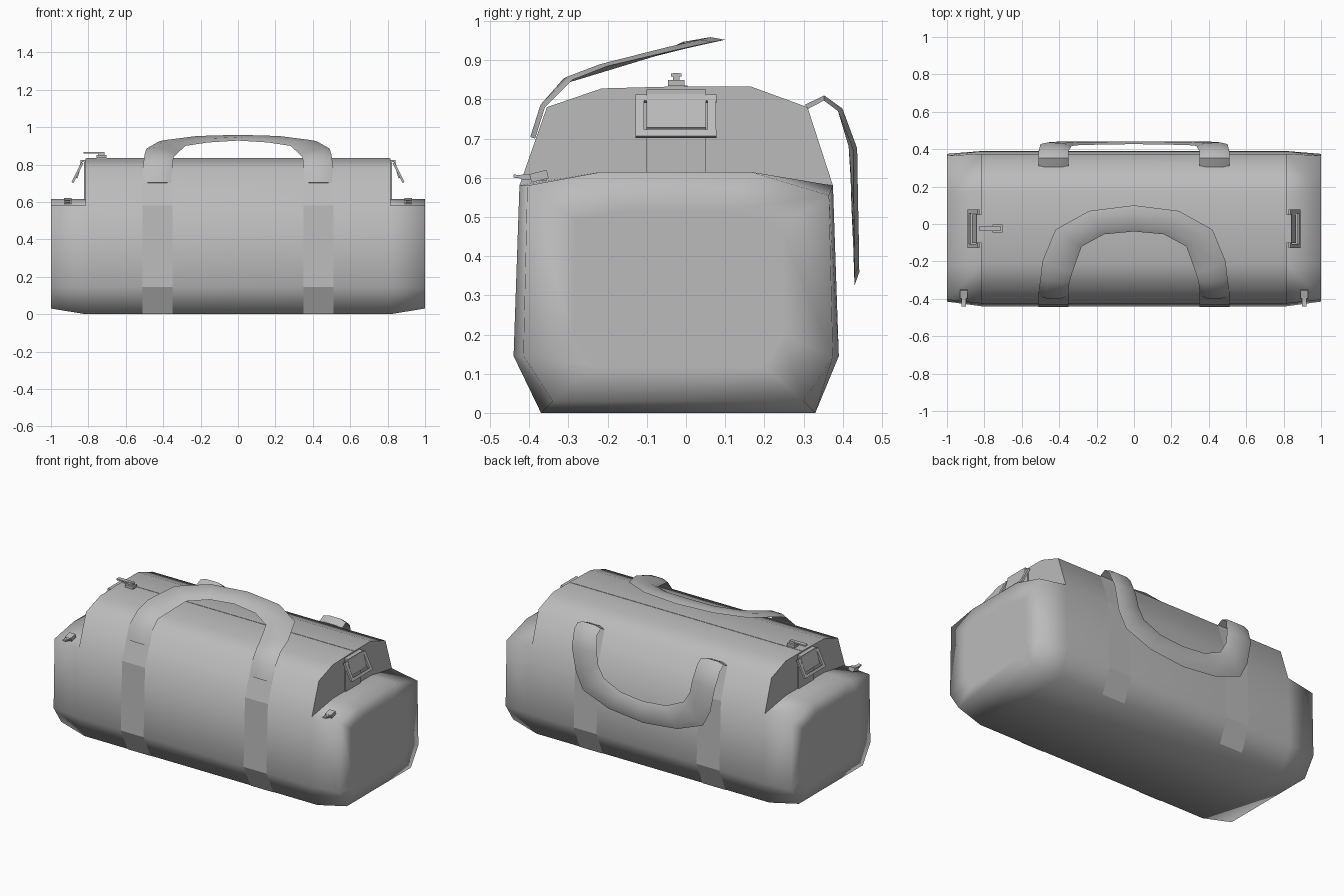
import bpy, bmesh, math
from mathutils import Vector, Matrix

if "Cube" in bpy.data.objects:
    bpy.data.objects.remove(bpy.data.objects["Cube"])

grey = bpy.data.materials.new("grey_canvas")
grey.diffuse_color = (0.5, 0.5, 0.5, 1)
grey.use_nodes = True
grey.node_tree.nodes["Principled BSDF"].inputs["Base Color"].default_value = grey.diffuse_color


def finish(name, bm, angle=None):
    bmesh.ops.recalc_face_normals(bm, faces=bm.faces)
    me = bpy.data.meshes.new(name)
    bm.to_mesh(me)
    bm.free()
    me.materials.append(grey)
    ob = bpy.data.objects.new(name, me)
    bpy.context.collection.objects.link(ob)
    if angle:
        bpy.ops.object.select_all(action='DESELECT')
        ob.select_set(True)
        bpy.context.view_layer.objects.active = ob
        bpy.ops.object.shade_smooth_by_angle(angle=math.radians(angle))
    return ob


def bridge(bm, a, b, closed=True):
    n = len(a)
    for i in range(n if closed else n - 1):
        j = (i + 1) % n
        bm.faces.new((a[i], a[j], b[j], b[i]))


# Bag body: full profile in the middle, lower stepped pocket at each end
low = [(-.37, 0), (.33, 0), (.39, .145), (.375, .58)]
high = [(.31, .78), (.165, .833), (-.025, .833), (-.215, .828), (-.355, .78)]
front = [(-.425, .58), (-.44, .145)]
step = [(.165, .615), (-.215, .615)]
end = [(-.34, .03), (.30, .03), (.375, .145), (.365, .555),
       (.165, .615), (-.215, .615), (-.405, .58), (-.415, .145)]

bm = bmesh.new()
rings, step_faces = [], []
for s in (-1, 1):
    def ring(x, pts):
        return [bm.verts.new((s * x, y, z)) for y, z in pts]
    a, b, c, d = ring(.815, low), ring(.815, high), ring(.815, front), ring(.815, step)
    rings.append(a + b + c)
    step_faces.append(bm.faces.new([a[3]] + b + [c[0], d[1], d[0]]))
    e = ring(1, end)
    inner = ring(1, [(-.02 + (y + .02) * .68, .31 + (z - .31) * .68) for y, z in end])
    bridge(bm, a + d + c, e)
    bridge(bm, e, inner)
    bm.faces.new(inner)
bridge(bm, *rings)
for f in bm.faces:
    f.smooth = True
for f in step_faces:
    for ed in f.edges:
        ed.smooth = False
finish("bag_body", bm)


# Padded carry handles: crowned ribbons mirrored about the middle
def handle(name, half):
    st = [(Vector(o), Vector(i)) for o, i in half]
    flip = lambda v: Vector((-v.x, v.y, v.z))
    st += [(flip(o), flip(i)) for o, i in reversed(st[:-1])]
    bm = bmesh.new()
    loops = []
    for k, (o, i) in enumerate(st):
        p, q = st[max(k - 1, 0)], st[min(k + 1, len(st) - 1)]
        n = (q[0] + q[1] - p[0] - p[1]).cross(o - i).normalized()
        if n.dot((o + i) / 2 - Vector((0, 0, .3))) < 0:
            n = -n
        pts = (o, o.lerp(i, .25) + n * .013, o.lerp(i, .75) + n * .013, i)
        loops.append([bm.verts.new(v) for v in pts])
    for a, b in zip(loops, loops[1:]):
        bridge(bm, a, b)
    bm.faces.new(loops[0])
    bm.faces.new(loops[-1])
    finish(name, bm, 50)


handle("front_handle", [
    ((.51, -.385, .70), (.35, -.385, .70)), ((.51, -.36, .78), (.35, -.36, .78)),
    ((.50, -.29, .85), (.345, -.31, .84)), ((.49, -.20, .885), (.33, -.26, .855)),
    ((.42, -.03, .925), (.28, -.12, .90)), ((.24, .07, .947), (.16, -.055, .918)),
    ((0, .10, .952), (0, -.04, .928))])
handle("back_handle", [
    ((.51, .31, .775), (.35, .31, .775)), ((.51, .352, .797), (.35, .352, .797)),
    ((.51, .388, .77), (.35, .388, .77)), ((.50, .427, .67), (.335, .415, .68)),
    ((.47, .428, .52), (.32, .42, .60)), ((.42, .43, .42), (.28, .422, .53)),
    ((.24, .43, .35), (.16, .425, .475)), ((0, .43, .325), (0, .427, .46))])

# Webbing bands running down from the handles on both faces
for name, path in (("front_band", [(-.374, 0), (-.444, .145), (-.43, .58), (-.36, .78)]),
                   ("back_band", [(.334, 0), (.394, .145), (.38, .58), (.315, .78)])):
    bm = bmesh.new()
    for s in (-1, 1):
        cols = []
        for x in (.35, .51):
            cols.append([bm.verts.new((s * x, y, z)) for y, z in path])
        bridge(bm, cols[0], cols[1], False)
    # outward facing
    ob = finish(name, bm)
    side = -1 if name == "front_band" else 1
    for p in ob.data.polygons:
        if p.normal.y * side < 0:
            p.flip()


# Box helper: size, centre and tilt about one axis
def box(bm, size, at, tilt=0, axis='Y'):
    m = Matrix.Translation(at) @ Matrix.Rotation(tilt, 4, axis) @ Matrix.Diagonal((*size, 1))
    bmesh.ops.create_cube(bm, size=1, matrix=m)


# End tabs and slanted rectangular rings
for s, side in ((-1, "left"), (1, "right")):
    bm = bmesh.new()
    box(bm, (.010, .152, .225), (s * .818, -.025, .712))
    box(bm, (.03, .152, .012), (s * .826, -.025, .819))
    box(bm, (.008, .152, .10), (s * .848, -.025, .775), -s * .28)
    finish(side + "_tab", bm)
    bm = bmesh.new()
    t = -s * .46
    for y in (-.118, .066):
        box(bm, (.012, .022, .118), (s * .858, y, .757), t)
    for k in (-1, 1):
        box(bm, (.012, .206, .018), (s * (.858 - k * .0225), -.025, .757 + k * .045), t)
    finish(side + "_ring", bm)

# Pocket zip pulls
for s, side in ((-1, "left"), (1, "right")):
    bm = bmesh.new()
    box(bm, (.042, .045, .022), (s * .91, -.375, .604), .25, 'X')
    box(bm, (.022, .085, .008), (s * .91, -.398, .600), -.1, 'X')
    box(bm, (.026, .03, .012), (s * .91, -.405, .602))
    finish(side + "_zip_pull", bm)

# Main zip: thin seam and its pull
bm = bmesh.new()
box(bm, (1.62, .008, .004), (0, 0, .833))
finish("main_zip_seam", bm)
bm = bmesh.new()
box(bm, (.055, .042, .016), (-.73, -.025, .842))
box(bm, (.035, .016, .022), (-.73, -.025, .856))
box(bm, (.11, .026, .008), (-.77, -.025, .862))
finish("main_zip_pull", bm)
